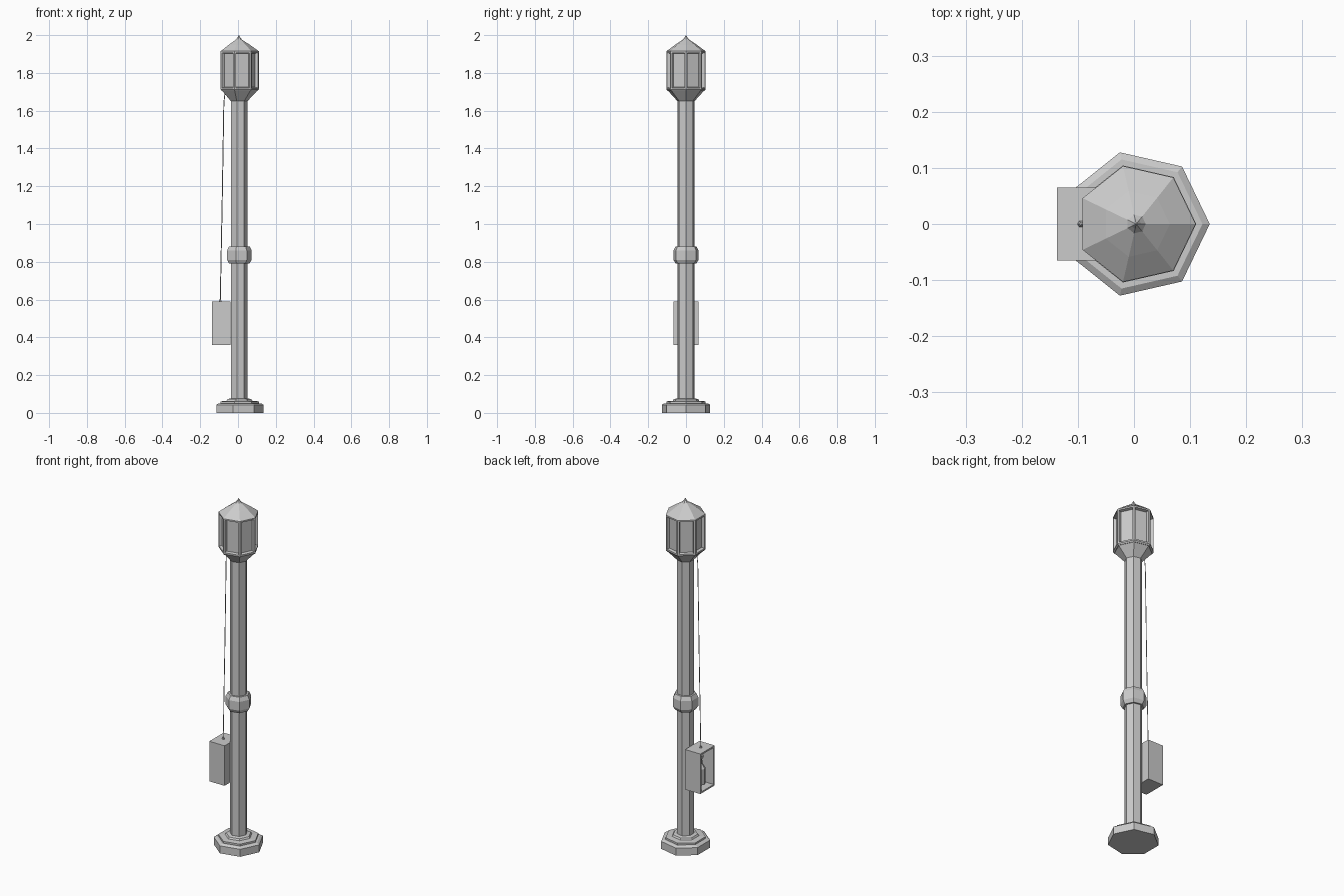
import bpy, bmesh, math
from mathutils import Vector

if "Cube" in bpy.data.objects:
    bpy.data.objects.remove(bpy.data.objects["Cube"])

SIDES = 7
CX = 0.004


def finish(name, bm):
    bmesh.ops.recalc_face_normals(bm, faces=bm.faces)
    mesh = bpy.data.meshes.new(name)
    bm.to_mesh(mesh)
    bm.free()
    obj = bpy.data.objects.new(name, mesh)
    bpy.context.collection.objects.link(obj)
    return obj


def lathe(profile, cx=CX, sides=SIDES):
    """Stack (radius, z) polygons into a closed solid."""
    bm = bmesh.new()
    rings = []
    for r, z in profile:
        rings.append([bm.verts.new((cx + r * math.cos(math.tau * i / sides),
                                    r * math.sin(math.tau * i / sides), z))
                      for i in range(sides)])
    for a, b in zip(rings, rings[1:]):
        for i in range(sides):
            j = (i + 1) % sides
            bm.faces.new((a[i], a[j], b[j], b[i]))
    bm.faces.new(rings[0][::-1])
    bm.faces.new(rings[-1])
    return bm


# Stepped foot
finish("base", lathe([(.131, 0), (.131, .043), (.118, .051), (.107, .051),
                      (.107, .061), (.072, .064), (.066, .073), (.046, .077)]))

# Pole with flared head
finish("pole", lathe([(.046, .07), (.046, 1.65), (.1, 1.708)]))

# Collar around the pole
finish("collar", lathe([(.044, .79), (.056, .79), (.068, .81), (.068, .86),
                        (.057, .882), (.044, .882)]))

# Lantern with recessed panes
bm = lathe([(.1, 1.705), (.106, 1.712), (.106, 1.915), (.1, 1.919)])
bmesh.ops.recalc_face_normals(bm, faces=bm.faces)
panes = [f for f in bm.faces if f.calc_area() > .01 and abs(f.normal.z) < .1]
bmesh.ops.inset_individual(bm, faces=panes, thickness=.012, depth=0)
bmesh.ops.inset_individual(bm, faces=panes, thickness=.005, depth=-.016)
finish("lantern", bm)

# Pointed roof with finial
finish("roof", lathe([(.106, 1.915), (.06, 1.948), (.017, 1.976),
                      (.009, 1.986), (.0008, 2.0)]))

# Call box, open toward -x
bm = bmesh.new()
bmesh.ops.create_cube(bm, size=1)
for v in bm.verts:
    v.co = Vector((-.0885 + v.co.x * .097, v.co.y * .13, .475 + v.co.z * .23))
front = [f for f in bm.faces if f.normal.x < -.9]
bmesh.ops.inset_individual(bm, faces=front, thickness=.013, depth=0)
ext = bmesh.ops.extrude_discrete_faces(bm, faces=front)
for f in ext["faces"]:
    bmesh.ops.translate(bm, vec=(.083, 0, 0), verts=f.verts)
finish("box", bm)

# Handset inside the box
finish("handset", lathe([(.026, .385), (.026, .475), (.01, .50), (.008, .525),
                         (.015, .535), (.015, .548), (.006, .555), (.004, .58)],
                        cx=-.093, sides=8))

# Cable and its grommet
curve = bpy.data.curves.new("cable", "CURVE")
curve.dimensions = "3D"
curve.bevel_depth = .0025
curve.bevel_resolution = 0
sp = curve.splines.new("POLY")
path = [(-.055, 1.69), (-.07, 1.685), (-.075, 1.64), (-.079, 1.4),
        (-.084, 1.1), (-.09, .8), (-.094, .585)]
sp.points.add(len(path) - 1)
for p, (x, z) in zip(sp.points, path):
    p.co = (x, 0, z, 1)
bpy.context.collection.objects.link(bpy.data.objects.new("cable", curve))
finish("grommet", lathe([(.007, .588), (.006, .594), (.003, .602)], cx=-.094, sides=6))
